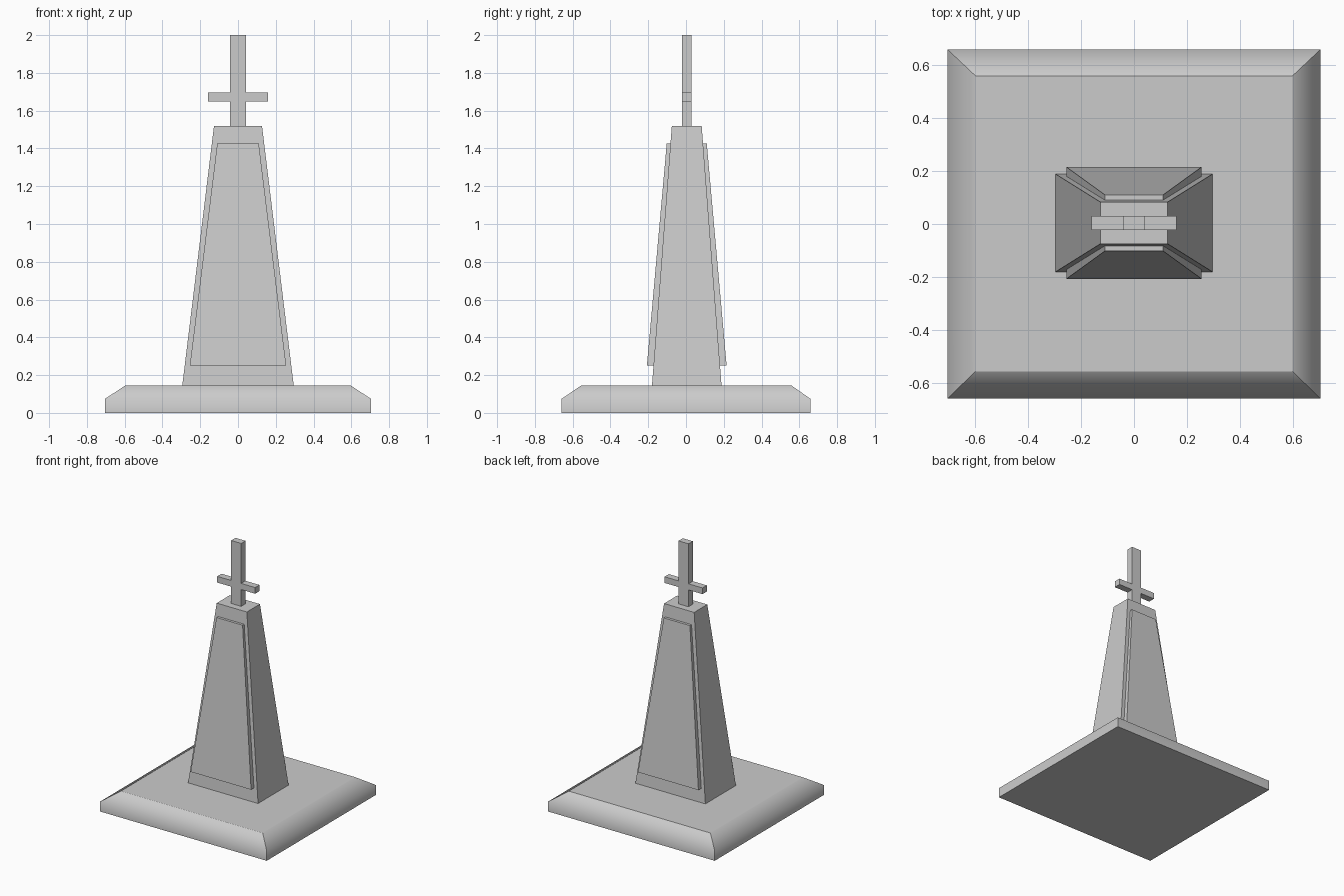
import bpy, bmesh

if "Cube" in bpy.data.objects:
    bpy.data.objects.remove(bpy.data.objects["Cube"])

CY = 0.004  # depth centre of the pillar


def finish(name, bm):
    bmesh.ops.recalc_face_normals(bm, faces=bm.faces)
    me = bpy.data.meshes.new(name)
    bm.to_mesh(me)
    bm.free()
    ob = bpy.data.objects.new(name, me)
    bpy.context.collection.objects.link(ob)
    return ob


def loft(name, rings, soft_level=None):
    """Stack rectangles (x0, x1, y0, y1, z); optionally smooth over one ring."""
    bm = bmesh.new()
    loops = [[bm.verts.new(p) for p in ((a, c, z), (b, c, z), (b, d, z), (a, d, z))]
             for a, b, c, d, z in rings]
    bm.faces.new(loops[0])
    bm.faces.new(loops[-1])
    for lo, hi in zip(loops, loops[1:]):
        for i in range(4):
            j = (i + 1) % 4
            f = bm.faces.new((lo[i], lo[j], hi[j], hi[i]))
            f.smooth = soft_level is not None
    if soft_level is not None:
        soft = set(loops[soft_level])
        for e in bm.edges:
            e.smooth = all(v in soft for v in e.verts)
    return finish(name, bm)


# Plinth with a chamfered, softly shaded rim
loft("base_slab", [(-0.703, 0.703, -0.658, 0.658, 0),
                   (-0.703, 0.703, -0.658, 0.658, 0.075),
                   (-0.597, 0.597, -0.555, 0.558, 0.145)], soft_level=1)

# Tapered pillar
loft("pillar", [(-0.295, 0.295, CY - 0.184, CY + 0.184, 0.145),
                (-0.127, 0.127, CY - 0.079, CY + 0.079, 1.52)])

# Raised panels on front and back
for name, s in (("front_panel", -1), ("back_panel", 1)):
    rings = []
    for hx, inner, outer, z in ((0.255, 0.165, 0.211, 0.25),
                                (0.11, 0.076, 0.106, 1.425)):
        y0, y1 = sorted((CY + s * inner, CY + s * outer))
        rings.append((-hx, hx, y0, y1, z))
    loft(name, rings)

# Cross: extruded outline
half = [(0.042, 1.52), (0.042, 1.648), (0.16, 1.648),
        (0.16, 1.695), (0.042, 1.695), (0.042, 2.0)]
outline = half + [(-x, z) for x, z in reversed(half)]
bm = bmesh.new()
face = bm.faces.new([bm.verts.new((x, CY - 0.026, z)) for x, z in outline])
ext = bmesh.ops.extrude_face_region(bm, geom=[face])
bmesh.ops.translate(bm, vec=(0, 0.052, 0),
                    verts=[g for g in ext["geom"] if isinstance(g, bmesh.types.BMVert)])
finish("cross", bm)
